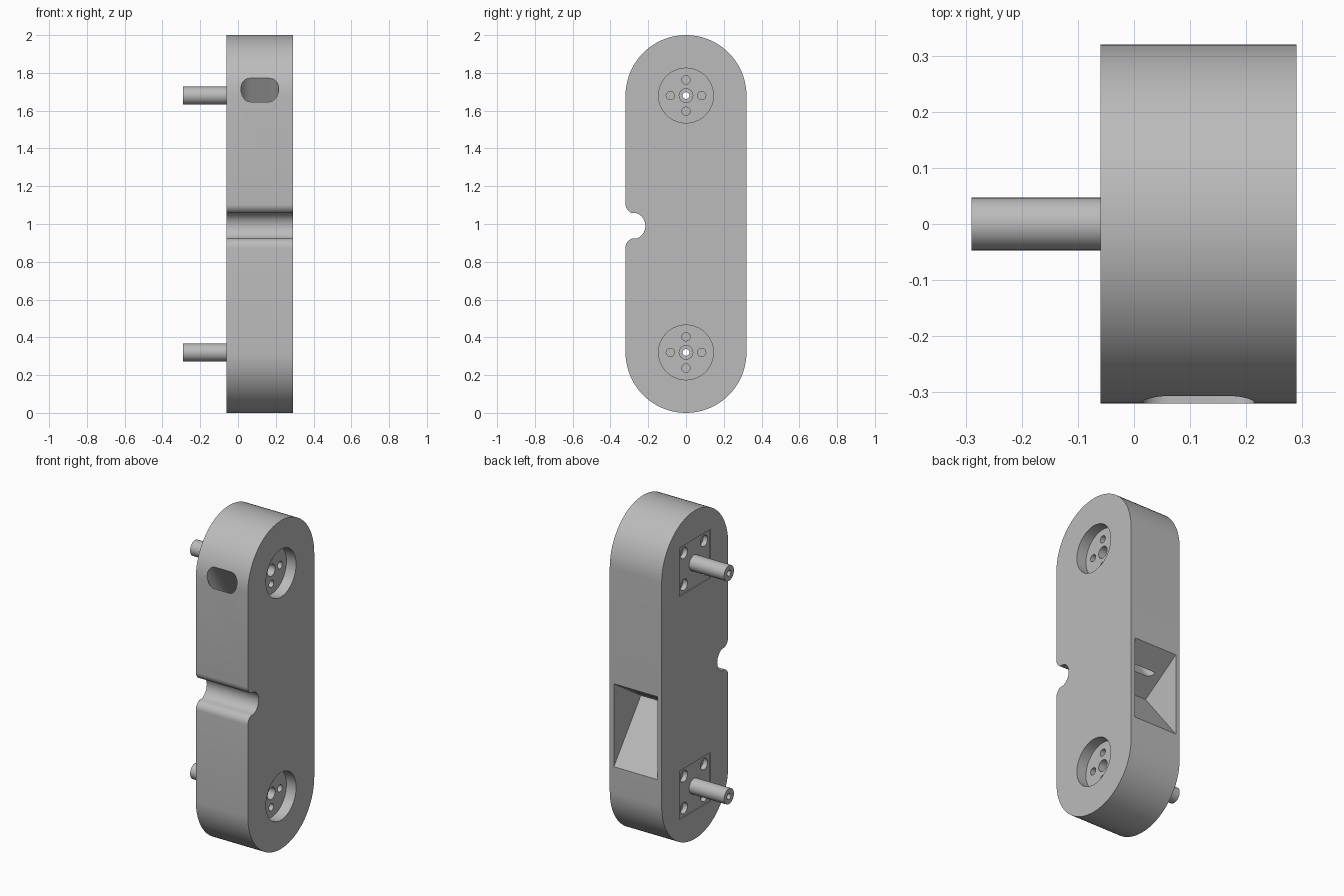
import bpy, bmesh, math
from mathutils import Vector, Matrix

if "Cube" in bpy.data.objects:
    bpy.data.objects.remove(bpy.data.objects["Cube"])

RIGHT, LEFT, MID = -0.06, 0.29, 0.115   # body sides and middle in x
R = 0.32                                # end radius
HUBS = (R, 2 - R)                       # pin heights

grey = bpy.data.materials.new("grey")
grey.use_nodes = True
grey.diffuse_color = (0.5, 0.5, 0.5, 1)
grey.node_tree.nodes["Principled BSDF"].inputs["Base Color"].default_value = (0.5, 0.5, 0.5, 1)


def prism(name, ring, sweep):
    """Closed outline swept along a vector."""
    bm = bmesh.new()
    face = bm.faces.new([bm.verts.new(p) for p in ring])
    new = bmesh.ops.extrude_face_region(bm, geom=[face])["geom"]
    verts = [v for v in new if isinstance(v, bmesh.types.BMVert)]
    bmesh.ops.translate(bm, verts=verts, vec=Vector(sweep))
    bmesh.ops.recalc_face_normals(bm, faces=bm.faces)
    mesh = bpy.data.meshes.new(name)
    bm.to_mesh(mesh)
    bm.free()
    mesh.materials.append(grey)
    obj = bpy.data.objects.new(name, mesh)
    bpy.context.collection.objects.link(obj)
    return obj


def rod(name, x0, x1, y, z, r, n=32):
    """Cylinder along x."""
    ring = [(x0, y + r * math.cos(2 * math.pi * i / n), z + r * math.sin(2 * math.pi * i / n))
            for i in range(n)]
    return prism(name, ring, (x1 - x0, 0, 0))


def cut(target, cutter):
    mod = target.modifiers.new("cut", "BOOLEAN")
    mod.operation, mod.solver, mod.object = "DIFFERENCE", "EXACT", cutter
    bpy.context.view_layer.objects.active = target
    bpy.ops.object.modifier_apply(modifier=mod.name)
    bpy.data.objects.remove(cutter)


def arc(cy, cz, r, a0, a1, n):
    """Arc points in the y-z plane, angles in degrees."""
    return [(cy + r * math.cos(math.radians(a0 + (a1 - a0) * i / n)),
             cz + r * math.sin(math.radians(a0 + (a1 - a0) * i / n))) for i in range(n + 1)]


# Body: long rounded bar with a filleted groove across the front
outline = arc(0, HUBS[1], R, 0, 180, 40)
outline += arc(-0.27, 1.105, 0.05, 180, 250, 6)
outline += arc(-0.287, 0.99, 0.072, 68, -68, 14)
outline += arc(-0.27, 0.875, 0.05, 110, 180, 6)
outline += arc(0, HUBS[0], R, 180, 360, 40)
body = prism("body", [(RIGHT, y, z) for y, z in outline], (LEFT - RIGHT, 0, 0))

# Wedge pocket in the back
wedge = [(0.06, 0.81), (0.32, 0.98), (0.4, 1.03), (0.4, 0.36), (0.32, 0.475)]
cut(body, prism("pocket_cutter", [(-0.033, y, z) for y, z in wedge], (0.295, 0, 0)))

# Slanted channel from the front window down to the pocket ceiling
pill = []
for side, start in ((1, -90), (-1, 90)):
    for i in range(17):
        a = math.radians(start + 180 * i / 16)
        pill.append((MID + side * 0.052 + 0.048 * math.cos(a), -0.36,
                     1.783 + 0.073 * math.sin(a)))
cut(body, prism("channel_cutter", pill, (0, 0.56, -0.88)))

# Hub details, repeated at both ends
for label, z in zip(("lower", "upper"), HUBS):
    # round recess on one side with a ring of blind holes
    floor = LEFT - 0.065
    cut(body, rod("recess", floor, LEFT + 0.1, 0, z, 0.145, 64))
    for k in range(4):
        a = k * math.pi / 2
        cut(body, rod("hole", floor - 0.05, floor + 0.03,
                      0.083 * math.cos(a), z + 0.083 * math.sin(a), 0.022, 24))
    cut(body, rod("counterbore", floor - 0.09, floor + 0.03, 0, z, 0.036))

    # shallow square seat on the other side with counterbored screw holes
    h = 0.148
    square = [(RIGHT - 0.1, sy * h, z + sz * h) for sy, sz in ((1, 1), (-1, 1), (-1, -1), (1, -1))]
    cut(body, prism("seat", square, (0.106, 0, 0)))
    for sy in (-1, 1):
        for sz in (-1, 1):
            for r, depth in ((0.034, 0.035), (0.017, 0.08)):
                cut(body, rod("screw_hole", RIGHT - 0.05, RIGHT + depth,
                              sy * 0.097, z + sz * 0.097, r, 24))

    # hollow pin, bored right through the body
    pin = rod(label + "_pin", -0.29, RIGHT + 0.03, 0, z, 0.047, 40)
    for part in (body, pin):
        cut(part, rod("bore", -0.4, 0.4, 0, z, 0.018, 24))

# Smooth shading with sharp edges kept
bpy.ops.object.select_all(action="DESELECT")
for obj in bpy.context.collection.objects:
    if obj.name == "body" or obj.name.endswith("_pin"):
        obj.select_set(True)
        bpy.context.view_layer.objects.active = obj
bpy.ops.object.shade_smooth_by_angle(angle=math.radians(30))
